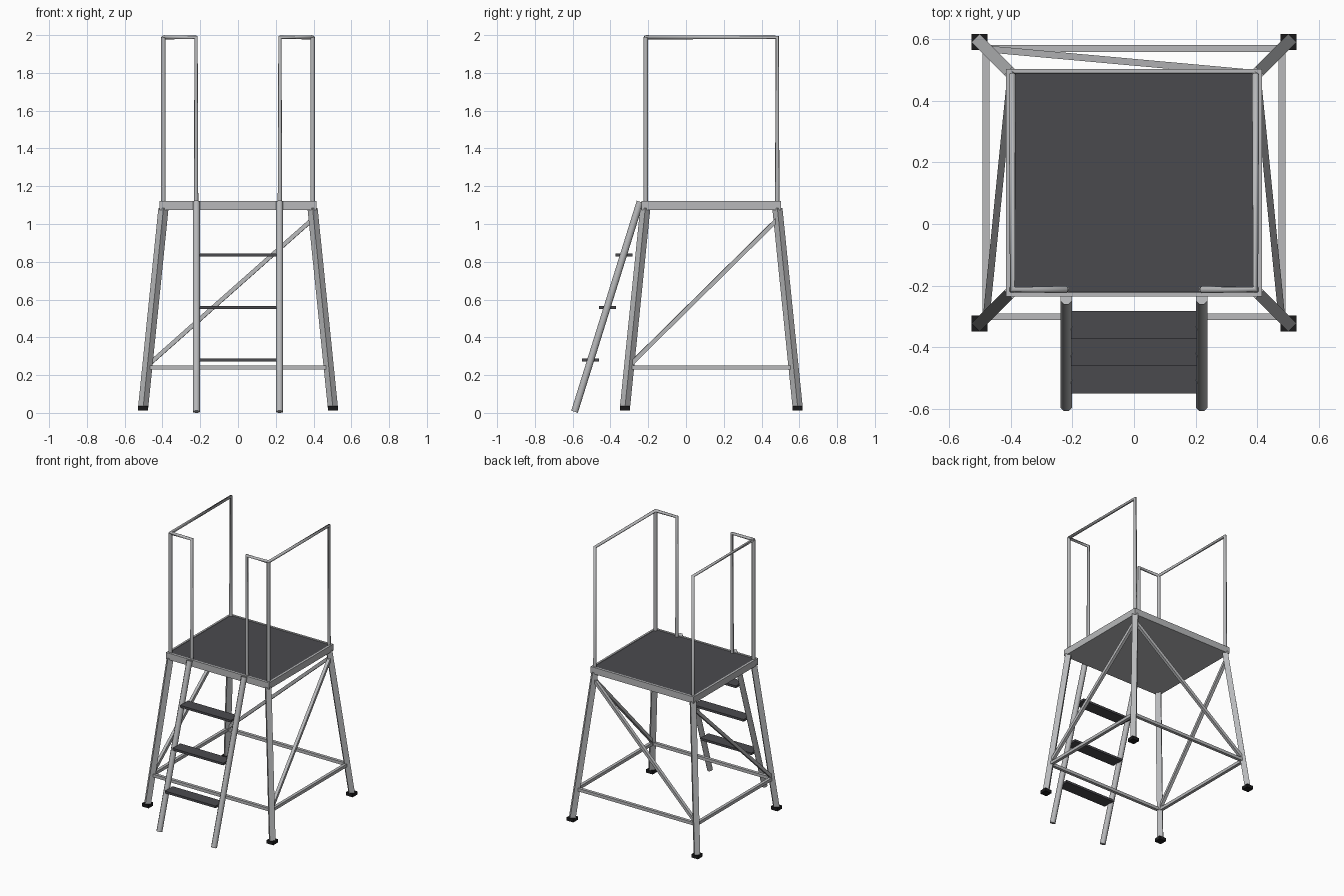
import bpy, bmesh, math
from mathutils import Vector, Matrix

if "Cube" in bpy.data.objects:
    bpy.data.objects.remove(bpy.data.objects["Cube"])


def material(name, r, g, b):
    m = bpy.data.materials.new(name)
    m.diffuse_color = (r, g, b, 1)
    m.use_nodes = True
    m.node_tree.nodes["Principled BSDF"].inputs["Base Color"].default_value = m.diffuse_color
    return m


METAL = material("galvanised metal", 0.48, 0.485, 0.495)
DECK = material("dark decking", 0.068, 0.068, 0.076)
RUBBER = material("black rubber", 0.01, 0.01, 0.011)

CY = 0.134                     # centre of the platform in y
HX, HY = 0.415, 0.37           # platform half sizes
Z_LOW, Z_TOP = 1.074, 1.122    # platform underside and top
PIPE = 0.0118                  # handrail radius


def finish(name, bm, mats):
    bmesh.ops.recalc_face_normals(bm, faces=bm.faces)
    me = bpy.data.meshes.new(name)
    bm.to_mesh(me)
    bm.free()
    for m in mats:
        me.materials.append(m)
    ob = bpy.data.objects.new(name, me)
    bpy.context.collection.objects.link(ob)
    return ob


def box(name, centre, size, mat):
    bm = bmesh.new()
    bmesh.ops.create_cube(bm, size=1, matrix=Matrix.Translation(centre) @ Matrix.Diagonal((*size, 1)))
    return finish(name, bm, [mat])


def bar(name, p, q, width, sides=4, ref=(0, 0, 1), mat=METAL):
    """Prism from p to q; one pair of sides faces along ref."""
    p, q = Vector(p), Vector(q)
    axis = (q - p).normalized()
    u = axis.cross(Vector(ref)).normalized()
    v = axis.cross(u)
    r = width / 2 / math.cos(math.pi / sides)
    bm = bmesh.new()
    rings = []
    for c in (p, q):
        angles = [(i + 0.5) * math.tau / sides for i in range(sides)]
        rings.append([bm.verts.new(c + r * (u * math.cos(a) + v * math.sin(a))) for a in angles])
    bm.faces.new(rings[0])
    bm.faces.new(rings[1])
    for i in range(sides):
        j = (i + 1) % sides
        bm.faces.new((rings[0][i], rings[0][j], rings[1][j], rings[1][i]))
    if sides > 4:
        for f in bm.faces:
            f.smooth = len(f.verts) == 4
        for e in bm.edges:
            e.smooth = all(len(f.verts) == 4 for f in e.link_faces)
    return finish(name, bm, [mat])


def leg_point(sx, sy, z):
    """Centre of a splayed leg at height z."""
    t = 0.107 * (z - 0.03) / 1.05
    return Vector((sx * (0.502 - t), CY + sy * (0.457 - t), z))


# Platform: metal tray with a dark deck set into the top
bm = bmesh.new()
bmesh.ops.create_cube(bm, size=1, matrix=Matrix.Translation((0, CY, (Z_LOW + Z_TOP) / 2))
                      @ Matrix.Diagonal((2 * HX, 2 * HY, Z_TOP - Z_LOW, 1)))
top = max(bm.faces, key=lambda f: f.calc_center_median().z)
bmesh.ops.inset_region(bm, faces=[top], thickness=0.02, depth=0)
bmesh.ops.inset_region(bm, faces=[top], thickness=0.0005, depth=-0.004)
top.material_index = 1
finish("platform", bm, [METAL, DECK])

# Splayed legs turned to face the corners, with rubber feet
for sx in (-1, 1):
    for sy in (-1, 1):
        bar("leg", leg_point(sx, sy, 0.03), leg_point(sx, sy, Z_LOW + 0.008), 0.038, ref=(sx, sy, 0))
        foot = leg_point(sx, sy, 0.03)
        box("foot", (foot.x, foot.y, 0.025), (0.053, 0.053, 0.024), RUBBER)

# Lower horizontal braces
corners = [(-1, -1), (1, -1), (1, 1), (-1, 1)]
for i, a in enumerate(corners):
    b = corners[(i + 1) % 4]
    bar("lower_brace", leg_point(*a, 0.24), leg_point(*b, 0.24), 0.022)

# Diagonal braces on the back and both sides
for a, b in (((-1, 1), (1, 1)), ((-1, -1), (-1, 1)), ((1, -1), (1, 1))):
    bar("diagonal_brace", leg_point(*a, 0.25), leg_point(*b, 1.03), 0.022)

# Handrails: one bent pipe per side plus the front corner post
for sx in (-1, 1):
    x, front, back, z = sx * 0.395, -0.213, 0.483, 2.0 - PIPE
    points = [(sx * 0.222, front, Z_TOP - 0.02), (sx * 0.222, front, z), (x, front, z),
              (x, back, z), (x, back, Z_TOP - 0.02)]
    cu = bpy.data.curves.new("handrail", 'CURVE')
    cu.dimensions = '3D'
    cu.bevel_depth = PIPE
    cu.bevel_resolution = 2
    cu.use_fill_caps = True
    sp = cu.splines.new('POLY')
    sp.points.add(len(points) - 1)
    for pt, co in zip(sp.points, points):
        pt.co = (*co, 1)
    cu.materials.append(METAL)
    bpy.context.collection.objects.link(bpy.data.objects.new("handrail", cu))
    bar("corner_post", (x, front, Z_TOP - 0.02), (x, front, z), 2 * PIPE, 8, (0, 1, 0))

# Ladder stringers
for sx in (-1, 1):
    bar("ladder_stringer", (sx * 0.22, -0.59, 0.006), (sx * 0.22, -0.243, 1.118), 0.037, 8, (1, 0, 0))

# Ladder treads
for i in range(3):
    box("tread", (0, -0.505 + 0.0885 * i, 0.281 + 0.278 * i), (0.41, 0.09, 0.016), DECK)
